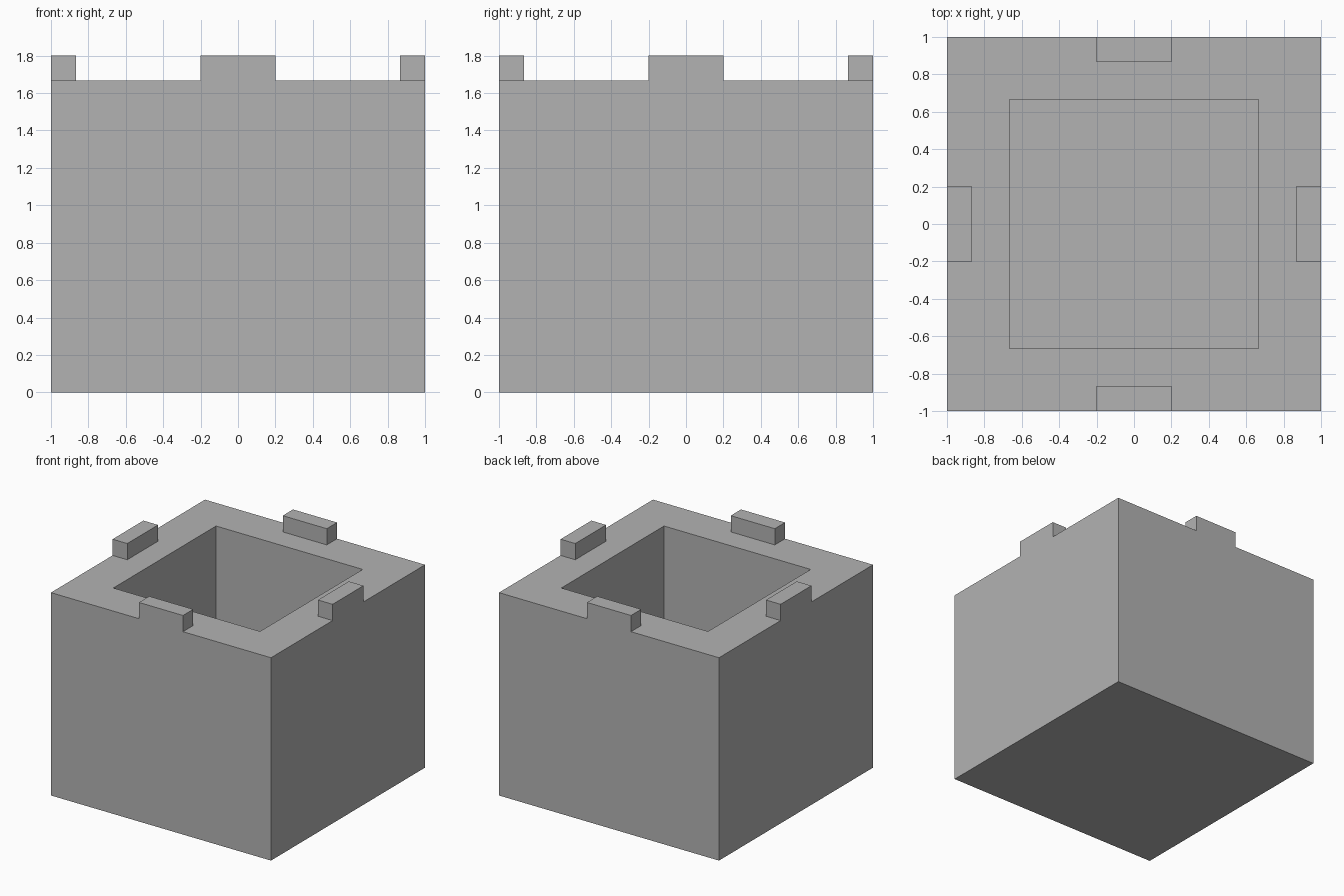
import bpy
import bmesh
from math import pi
from mathutils import Matrix, Vector

cube = bpy.data.objects.get("Cube")
if cube:
    bpy.data.objects.remove(cube, do_unlink=True)

UNIT = 2 / 30            # design module
WIDTH = 30 * UNIT
HEIGHT = 25 * UNIT
WALL = 5 * UNIT
TAB_LENGTH, TAB_SIZE = 6 * UNIT, 2 * UNIT

grey = bpy.data.materials.new("plain_grey")
grey.use_nodes = True
colour = (0.45, 0.45, 0.45, 1)
grey.diffuse_color = colour
grey.node_tree.nodes["Principled BSDF"].inputs["Base Color"].default_value = colour


def box(bm, size, centre):
    matrix = Matrix.Translation(centre) @ Matrix.Diagonal((*size, 1))
    bmesh.ops.create_cube(bm, size=1, matrix=matrix)


def finish(name, bm):
    mesh = bpy.data.meshes.new(name)
    bm.to_mesh(mesh)
    bm.free()
    mesh.materials.append(grey)
    obj = bpy.data.objects.new(name, mesh)
    bpy.context.collection.objects.link(obj)
    return obj


# Open box: inset the top for the rim, then push the inner face down
bm = bmesh.new()
box(bm, (WIDTH, WIDTH, HEIGHT), (0, 0, HEIGHT / 2))
bm.normal_update()
top = max(bm.faces, key=lambda f: f.calc_center_median().z)
bmesh.ops.inset_region(bm, faces=[top], thickness=WALL, use_even_offset=True)
hole = bmesh.ops.extrude_face_region(bm, geom=[top])["geom"]
bmesh.ops.delete(bm, geom=[top], context="FACES")
floor_verts = [v for v in hole if isinstance(v, bmesh.types.BMVert)]
bmesh.ops.translate(bm, verts=floor_verts, vec=Vector((0, 0, WALL - HEIGHT)))
bmesh.ops.recalc_face_normals(bm, faces=bm.faces)
finish("open_box", bm)

# One locating tab at the middle of each rim side, flush with the outer wall
for i, side in enumerate(("front", "left", "back", "right")):
    bm = bmesh.new()
    box(bm, (TAB_LENGTH, TAB_SIZE, TAB_SIZE),
        (0, -(WIDTH - TAB_SIZE) / 2, HEIGHT + TAB_SIZE / 2))
    bmesh.ops.rotate(bm, verts=bm.verts, matrix=Matrix.Rotation(i * pi / 2, 3, "Z"))
    finish(side + "_tab", bm)
